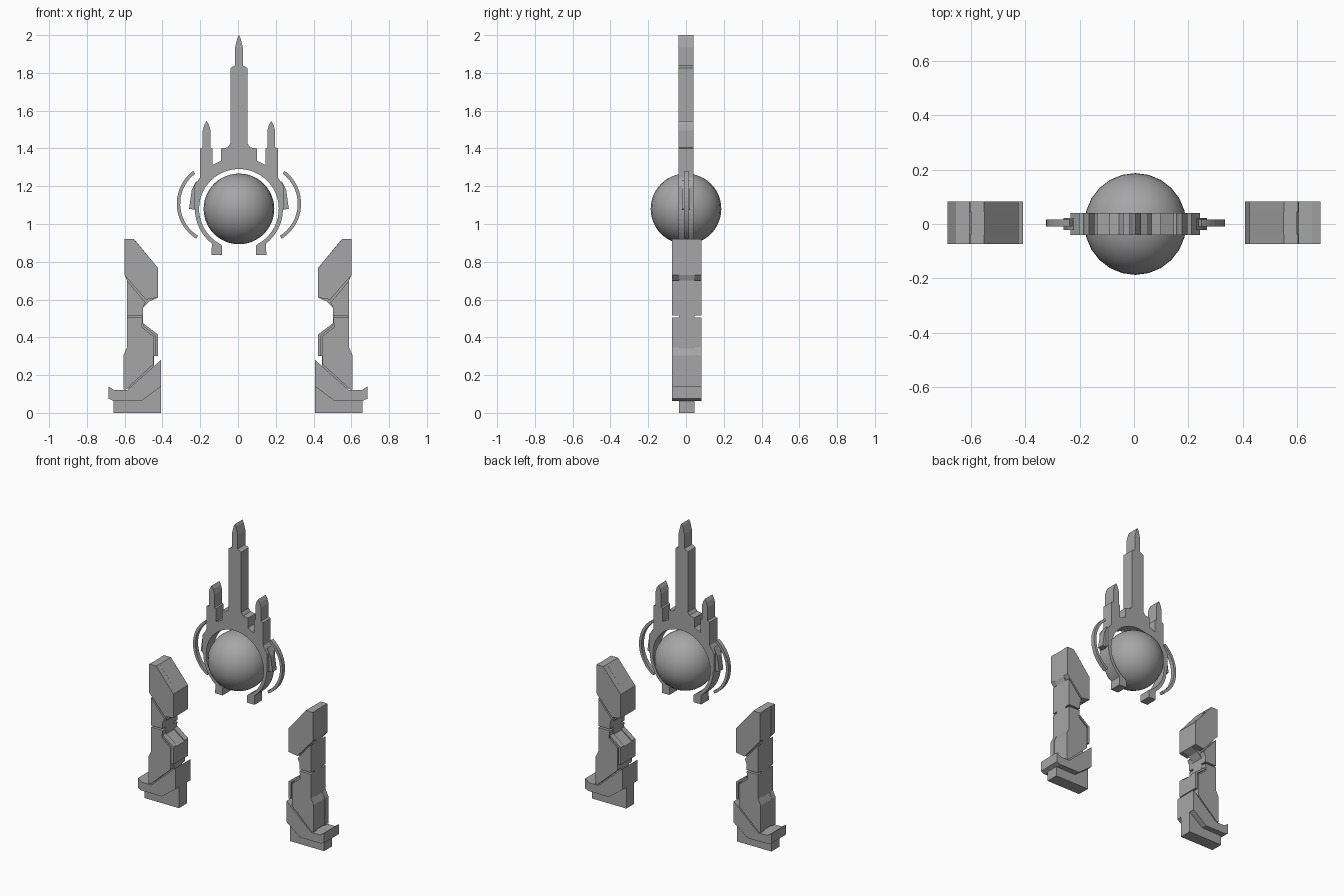
import bpy, bmesh
from math import sin, cos, radians

cube = bpy.data.objects.get("Cube")
if cube:
    bpy.data.objects.remove(cube, do_unlink=True)

grey = bpy.data.materials.new("stone grey")
grey.use_nodes = True
grey.diffuse_color = (0.38, 0.38, 0.38, 1)
grey.node_tree.nodes["Principled BSDF"].inputs["Base Color"].default_value = (0.38, 0.38, 0.38, 1)

CX = 0.005       # crown axis
CZ = 1.08        # orb centre height


def slab(name, pts, y0, y1):
    """Extrude an x-z outline from y0 to y1."""
    bm = bmesh.new()
    face = bm.faces.new([bm.verts.new((x, y0, z)) for x, z in pts])
    out = bmesh.ops.extrude_face_region(bm, geom=[face])
    for v in out["geom"]:
        if isinstance(v, bmesh.types.BMVert):
            v.co.y = y1
    bmesh.ops.recalc_face_normals(bm, faces=bm.faces)
    mesh = bpy.data.meshes.new(name)
    bm.to_mesh(mesh)
    bm.free()
    mesh.materials.append(grey)
    obj = bpy.data.objects.new(name, mesh)
    bpy.context.collection.objects.link(obj)
    return obj


def arc(cx, cz, r, a0, a1, n):
    angles = [radians(a0 + (a1 - a0) * i / n) for i in range(n + 1)]
    return [(cx + r * cos(a), cz + r * sin(a)) for a in angles]


def flip(pts):
    return [(-x, z) for x, z in reversed(pts)]


def shift(pts):
    return [(x + CX, z) for x, z in pts]


# Leg outlines, left side
core = [(.55, .92), (.60, .92), (.60, .73), (.588, .70), (.588, .34), (.605, .305),
        (.605, .13), (.445, .13), (.445, .30), (.424, .30), (.424, .408),
        (.503, .466), (.503, .556), (.47, .59), (.424, .61), (.424, .768)]
upper = [(.551, .92), (.602, .92), (.602, .73), (.588, .714), (.488, .60),
         (.424, .61), (.424, .768)]
middle = [(.588, .70), (.588, .516), (.503, .516), (.503, .556), (.49, .585)]
shaft = [(.503, .505), (.588, .505), (.588, .345), (.607, .305), (.607, .125),
         (.592, .125), (.447, .258), (.447, .405), (.51, .455)]
inner_guard = [(.424, .30), (.44, .30), (.44, .41), (.503, .46), (.503, .475), (.424, .415)]
boot = [(.408, .14), (.51, .064), (.66, .064), (.685, .075), (.685, .14),
        (.655, .12), (.588, .12), (.408, .28)]
sole = [(.408, 0), (.66, 0), (.66, .066), (.51, .066), (.408, .142)]

for side in ("left", "right"):
    def place(pts):
        return pts if side == "left" else flip(pts)
    slab(side + "_leg_core", place(core), -.038, .045)
    slab(side + "_sole", place(sole), -.038, .045)
    slab(side + "_boot", place(boot), -.073, .082)
    # front and back armour plates
    for where, y0, y1 in (("front", -.073, -.038), ("back", .045, .082)):
        for part, pts in (("upper", upper), ("middle", middle), ("shaft", shaft),
                          ("inner_guard", inner_guard)):
            slab(f"{side}_{where}_{part}_plate", place(pts), y0, y1)

# Crown: spire, prongs and open ring as one outline
half = [(.008, 1.985), (.021, 1.935), (.021, 1.84), (.046, 1.825), (.046, 1.425),
        (.06, 1.405), (.095, 1.40), (.095, 1.335), (.14, 1.313), (.14, 1.40),
        (.15, 1.405), (.15, 1.495), (.159, 1.525), (.171, 1.545), (.183, 1.525),
        (.192, 1.495), (.192, 1.405), (.207, 1.40), (.207, 1.245), (.238, 1.20), (.238, 1.08)]
half += arc(0, CZ, .233, 0, -52, 8)
half += [(.145, .837), (.09, .837), (.09, .885)]
inner = arc(0, CZ, .211, -62, 90, 24)
half_all = half + inner
outline = [(0, 2.0)] + half_all + [(-x, z) for x, z in reversed(half_all[:-1])]
slab("crown", shift(outline), -.04, .04)

# Side lugs and floating arcs
lug = [(.225, 1.23), (.25, 1.18), (.264, 1.08), (.225, 1.075)]
bow = arc(.111, 1.107, .218, 53, -58, 18) + arc(.111, 1.107, .2, -58, 53, 18)
for side, f in (("left", lambda p: p), ("right", flip)):
    slab(side + "_lug", shift(f(lug)), -.022, .022)
    slab(side + "_floating_arc", shift(f(bow)), -.01, .017)

# Orb
bpy.ops.mesh.primitive_uv_sphere_add(segments=24, ring_count=24, radius=.187,
                                     location=(CX, 0, CZ))
orb = bpy.context.object
orb.name = "orb"
orb.data.materials.append(grey)
bpy.ops.object.shade_smooth()
